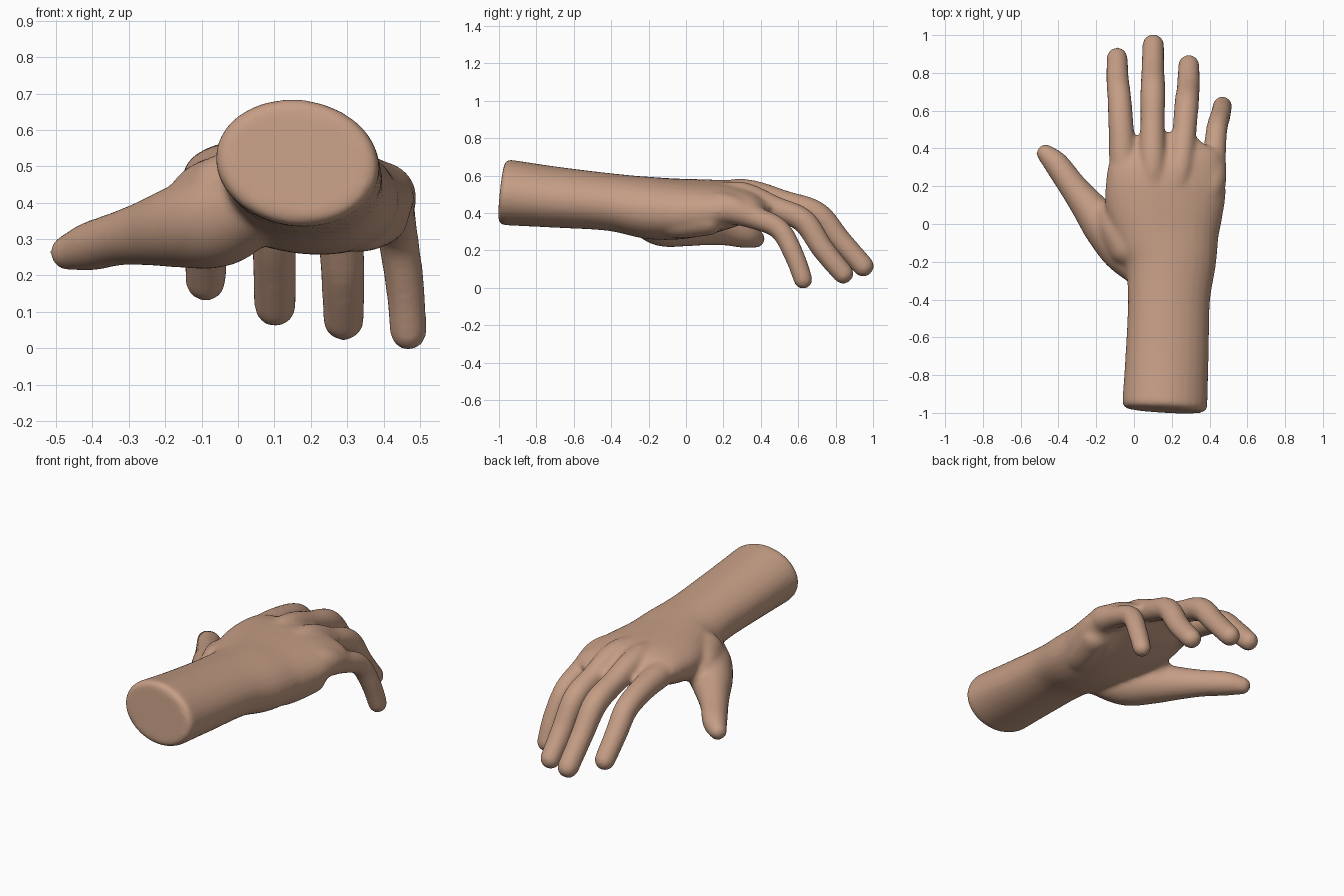
import bpy, bmesh, math
from mathutils import Vector

SIDES = 28
skin = bpy.data.materials.new("skin")
skin.diffuse_color = (0.56, 0.34, 0.235, 1)
bm = bmesh.new()


def spline(stations, steps=7):
    """Catmull-Rom resampling of station tuples."""
    p = [stations[0]] + stations + [stations[-1]]
    out = []
    for i in range(1, len(p) - 2):
        for k in range(steps):
            t = k / steps
            out.append([0.5 * (2 * b + (c - a) * t + (2 * a - 5 * b + 4 * c - d) * t * t
                               + (3 * b - a - 3 * c + d) * t ** 3)
                        for a, b, c, d in zip(*p[i - 1:i + 3])])
    return out + [list(stations[-1])]


def loft(stations, round_end=0.0, round_start=0.0):
    """Closed tube. Station: x, y, z, half width, half height, roll, squareness."""
    s = spline(stations)
    pts = [Vector(v[:3]) for v in s]
    n = len(s)
    frames = []
    for i in range(n):
        tan = (pts[min(i + 1, n - 1)] - pts[max(i - 1, 0)]).normalized()
        side = tan.cross(Vector((0, 0, 1))).normalized()
        up = side.cross(tan)
        c, r = math.cos(s[i][5]), math.sin(s[i][5])
        frames.append((pts[i], tan, side * c - up * r, up * c + side * r, s[i]))
    # each section: frame, offset along the axis, inset
    arc = [math.radians(a) for a in (15, 30, 45, 60, 75, 85)]
    sections = [(frames[0], -round_start * math.sin(a), round_start * (1 - math.cos(a)))
                for a in reversed(arc)] if round_start else []
    sections += [(f, 0, 0) for f in frames]
    if round_end:
        sections += [(frames[-1], round_end * math.sin(a), round_end * (1 - math.cos(a))) for a in arc]
    rings = []
    for (p, tan, side, up, v), off, inset in sections:
        ring = []
        for j in range(SIDES):
            a = 2 * math.pi * j / SIDES
            ca, sa = math.cos(a), math.sin(a)
            ca, sa = (math.copysign(abs(q) ** v[6], q) for q in (ca, sa))
            ring.append(bm.verts.new(p + tan * off + side * ca * (v[3] - inset)
                                     + up * sa * (v[4] - inset)))
        rings.append(ring)
    for a, b in zip(rings, rings[1:]):
        for j in range(SIDES):
            k = (j + 1) % SIDES
            bm.faces.new((a[j], a[k], b[k], b[j]))
    bm.faces.new(rings[0][::-1])
    bm.faces.new(rings[-1])


def digit(stations):
    """Round tube with a domed tip. Station: x, y, z, radius."""
    loft([(x, y, z, r, r, 0, 1) for x, y, z, r in stations],
         round_end=stations[-1][3] * 0.98, round_start=stations[0][3] * 0.9)


# forearm, wrist and palm
loft([(0.163, -0.955, 0.510, 0.227, 0.175, 0.14, 1),
      (0.175, -0.70, 0.485, 0.222, 0.162, 0.14, 1),
      (0.185, -0.40, 0.458, 0.219, 0.152, 0.14, 0.98),
      (0.192, -0.20, 0.428, 0.246, 0.164, 0.13, 0.96),
      (0.175, -0.05, 0.422, 0.285, 0.160, 0.12, 0.95),
      (0.165, 0.10, 0.432, 0.318, 0.145, 0.11, 0.94),
      (0.168, 0.22, 0.445, 0.318, 0.125, 0.11, 0.92),
      (0.172, 0.32, 0.450, 0.305, 0.098, 0.11, 0.92),
      (0.170, 0.38, 0.450, 0.265, 0.068, 0.11, 0.95),
      (0.168, 0.425, 0.448, 0.195, 0.040, 0.1, 1)], round_start=0.032, round_end=0.02)

# thumb with its fleshy base
digit([(0.07, -0.27, 0.400, 0.090), (-0.045, -0.14, 0.352, 0.126), (-0.155, -0.015, 0.335, 0.115),
       (-0.243, 0.095, 0.318, 0.092), (-0.325, 0.20, 0.302, 0.075), (-0.410, 0.317, 0.279, 0.067),
       (-0.468, 0.373, 0.263, 0.050)])
# web between thumb and palm
digit([(-0.03, -0.12, 0.425, 0.110), (-0.09, -0.02, 0.410, 0.100), (-0.125, 0.045, 0.390, 0.080)])
# heel of the palm on the outer side
digit([(0.28, -0.22, 0.395, 0.095), (0.33, -0.05, 0.362, 0.098), (0.385, 0.12, 0.365, 0.085)])
# webs at the finger roots
digit([(0.020, 0.28, 0.475, 0.060), (0.020, 0.43, 0.452, 0.038)])
digit([(0.188, 0.28, 0.480, 0.060), (0.188, 0.45, 0.445, 0.038)])

# four fingers, each rooted in the palm
digit([(0.03, 0.05, 0.47, 0.05), (-0.048, 0.27, 0.470, 0.072), (-0.066, 0.48, 0.452, 0.068),
       (-0.077, 0.66, 0.402, 0.064), (-0.087, 0.77, 0.300, 0.060), (-0.089, 0.880, 0.184, 0.056)])
digit([(0.11, 0.05, 0.49, 0.05), (0.098, 0.30, 0.515, 0.069), (0.098, 0.53, 0.455, 0.065),
       (0.100, 0.70, 0.395, 0.067), (0.100, 0.82, 0.260, 0.061), (0.102, 0.948, 0.116, 0.058)])
digit([(0.20, 0.05, 0.48, 0.05), (0.242, 0.28, 0.502, 0.068), (0.266, 0.48, 0.425, 0.064),
       (0.278, 0.63, 0.357, 0.065), (0.288, 0.73, 0.210, 0.061), (0.290, 0.840, 0.077, 0.057)])
digit([(0.29, 0.02, 0.45, 0.06), (0.398, 0.20, 0.430, 0.082), (0.424, 0.36, 0.378, 0.063),
       (0.438, 0.50, 0.312, 0.057), (0.459, 0.580, 0.170, 0.054), (0.468, 0.626, 0.044, 0.051)])

bmesh.ops.recalc_face_normals(bm, faces=bm.faces)
mesh = bpy.data.meshes.new("hand")
bm.to_mesh(mesh)
bm.free()
mesh.materials.append(skin)
hand = bpy.data.objects.new("hand", mesh)
bpy.context.collection.objects.link(hand)

# fuse the volumes into one skin and soften the joins
remesh = hand.modifiers.new("fuse", 'REMESH')
remesh.mode = 'VOXEL'
remesh.voxel_size = 0.011
remesh.use_smooth_shade = True
soften = hand.modifiers.new("soften", 'SMOOTH')
soften.factor = 0.5
soften.iterations = 16
